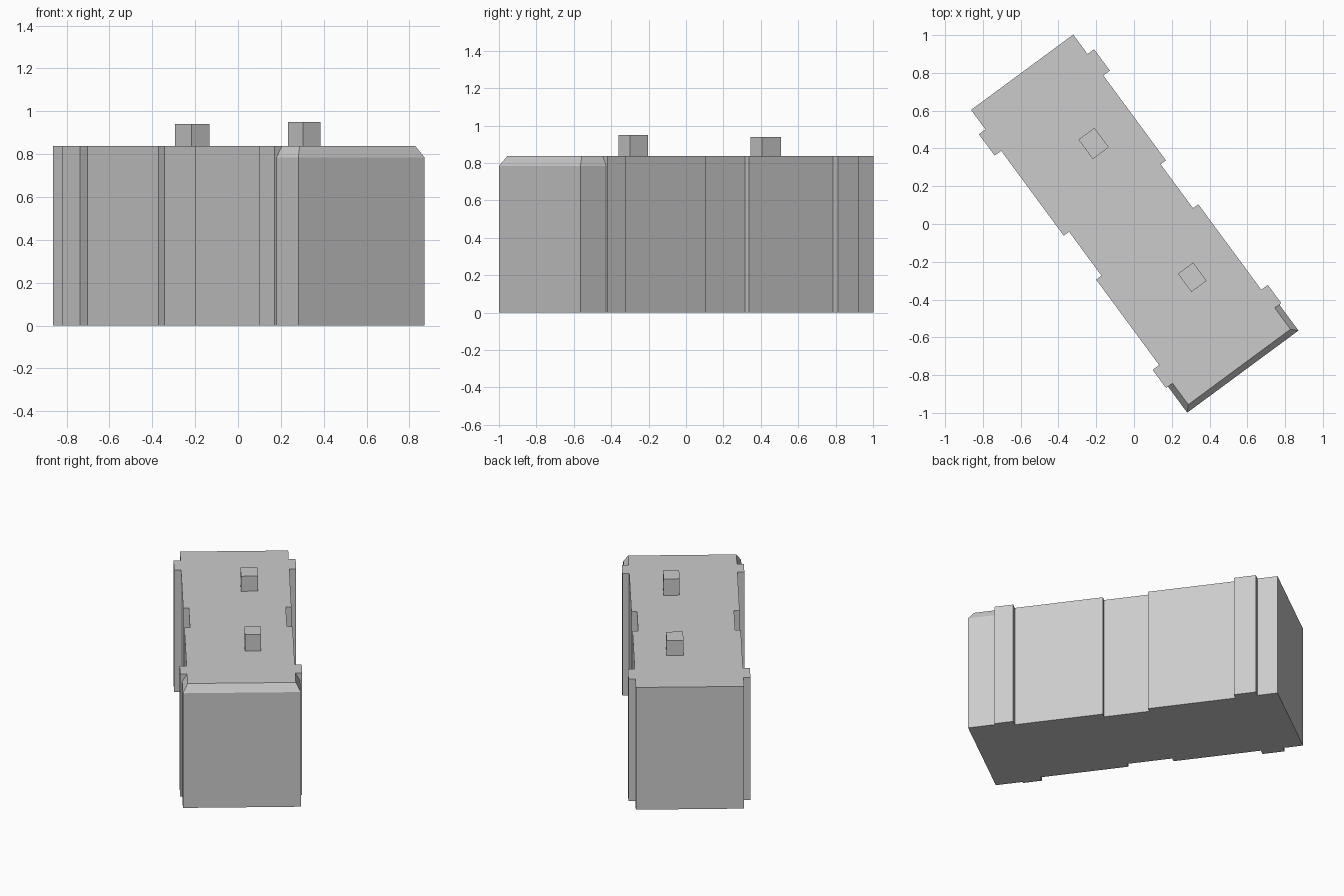
import bpy, bmesh, math
from mathutils import Matrix

if "Cube" in bpy.data.objects:
    bpy.data.objects.remove(bpy.data.objects["Cube"])

# Everything is modelled along y, then turned to the final heading
TURN = Matrix.Rotation(math.radians(36.4), 4, 'Z')
HEIGHT = 0.837


def loft(name, rings):
    """Closed solid through rings of matching points, capped at both ends."""
    bm = bmesh.new()
    loops = [[bm.verts.new(p) for p in ring] for ring in rings]
    n = len(loops[0])
    for a, b in zip(loops, loops[1:]):
        for i in range(n):
            j = (i + 1) % n
            bm.faces.new((a[i], a[j], b[j], b[i]))
    bm.faces.new(loops[0])
    bm.faces.new(loops[-1])
    bmesh.ops.recalc_face_normals(bm, faces=bm.faces)
    bm.transform(TURN)
    mesh = bpy.data.meshes.new(name)
    bm.to_mesh(mesh)
    bm.free()
    obj = bpy.data.objects.new(name, mesh)
    bpy.context.collection.objects.link(obj)
    return obj


def rect(x, y, w, l, z):
    return [(x + sx * w / 2, y + sy * l / 2, z)
            for sx, sy in ((-1, -1), (1, -1), (1, 1), (-1, 1))]


# Body: mirrored half outline with raised side bands and a central recess
WALL, BAND, RECESS = 0.336, 0.379, 0.301
half = [(BAND, -0.80), (BAND, -0.68), (WALL, -0.68), (WALL, -0.118),
        (RECESS, -0.118), (RECESS, 0.171), (WALL, 0.171), (WALL, 0.729),
        (BAND, 0.729), (BAND, 0.87), (WALL, 0.87), (WALL, 0.998)]
outline = half + [(-x, y) for x, y in reversed(half)]
loft("body", [[(x, y, z) for x, y in outline] for z in (0, HEIGHT)])

# Front end: slightly wider block with the top edge chamfered on three sides
def front_ring(w, front, z):
    return [(-w, front, z), (w, front, z), (w, -0.80, z), (-w, -0.80, z)]

loft("front_end", [front_ring(0.366, -0.971, 0),
                   front_ring(0.366, -0.971, 0.785),
                   front_ring(0.336, -0.94, HEIGHT)])

# Two small roof blocks
for name, y, w, l, top in (("rear_roof_block", 0.47, 0.105, 0.128, 0.94),
                           ("front_roof_block", -0.41, 0.10, 0.12, 0.95)):
    loft(name, [rect(0.081, y, w, l, HEIGHT - 0.01), rect(0.081, y, w, l, top)])
